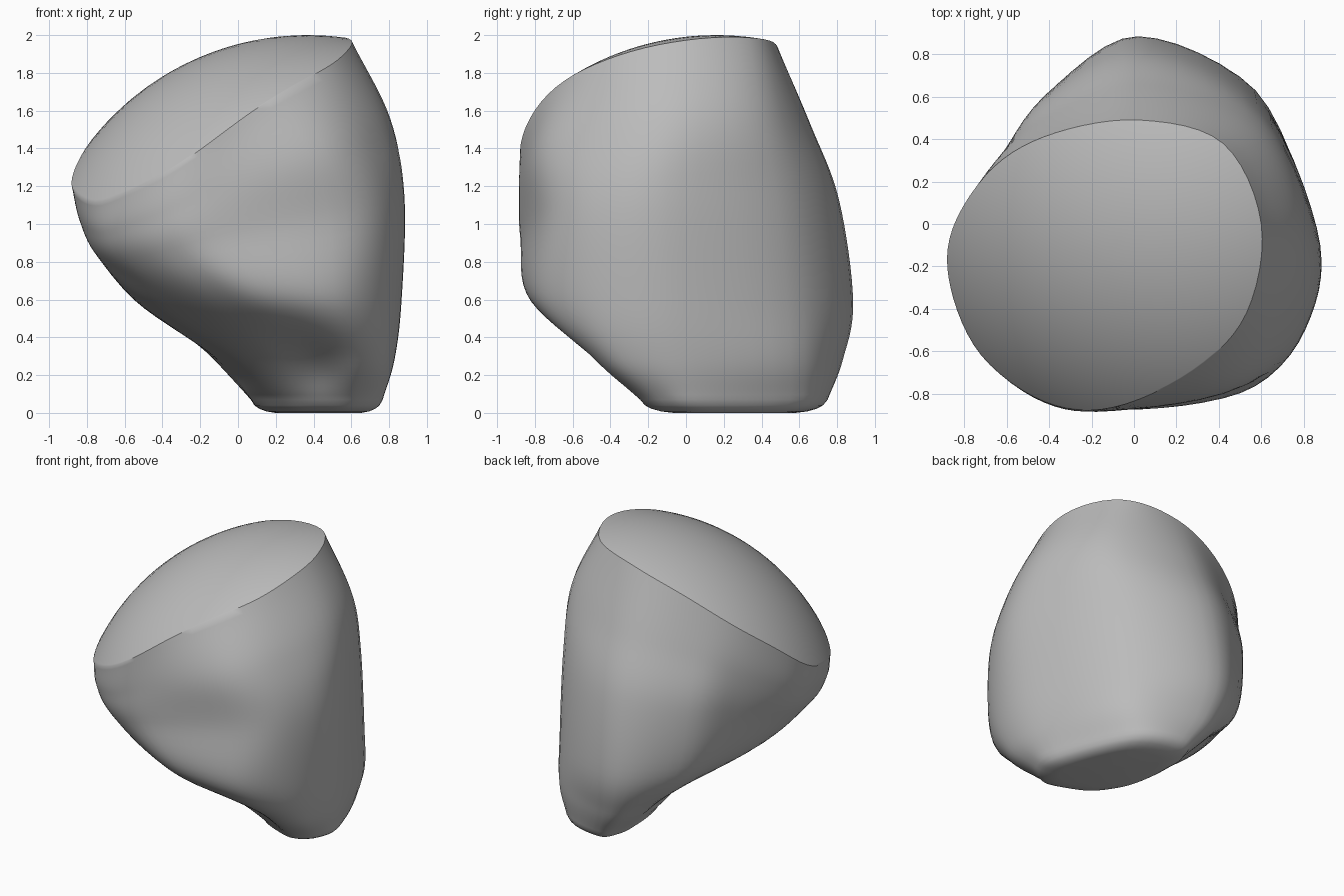
import bpy, bmesh, math
from mathutils import Vector

if "Cube" in bpy.data.objects:
    bpy.data.objects.remove(bpy.data.objects["Cube"])

# Dome sphere that closes the top
C, R = Vector((0.37, 0.16, 0.54)), 1.46

def dome_z(x, y):
    return C.z + math.sqrt(max(R * R - (x - C.x) ** 2 - (y - C.y) ** 2, 0.3))

def catmull(a, b, c, d, t):
    return 0.5 * (2 * b + (c - a) * t + (2 * a - 5 * b + 4 * c - d) * t * t
                  + (3 * b - a - 3 * c + d) * t ** 3)

# Outlines seen from above, clockwise from the right side
foot = [(.75, .10), (.73, -.13), (.60, -.24), (.43, -.20), (.28, -.12), (.17, .02),
        (.11, .15), (.08, .30), (.07, .45), (.08, .62), (.18, .75), (.52, .62)]
ankle = [(.81, .05), (.79, -.33), (.62, -.48), (.40, -.39), (.18, -.35), (.02, -.24),
         (-.06, -.08), (-.09, .15), (-.11, .38), (-.11, .66), (.08, .83), (.57, .63)]
hip = [(.845, .0), (.815, -.44), (.57, -.75), (.17, -.82), (-.10, -.73), (-.33, -.55),
       (-.50, -.32), (-.54, -.02), (-.48, .32), (-.36, .63), (.02, .885), (.57, .62)]
belly = [(.86, -.02), (.83, -.43), (.57, -.74), (-.08, -.875), (-.38, -.81), (-.62, -.59),
         (-.74, -.30), (-.74, -.01), (-.62, .29), (-.43, .59), (.03, .81), (.58, .56)]
shoulder = [(.80, .0), (.73, -.43), (.46, -.77), (-.10, -.88), (-.42, -.84), (-.70, -.62),
            (-.825, -.30), (-.82, -.01), (-.65, .30), (-.42, .50), (.04, .66), (.58, .46)]
rim = [(.60, .0), (.53, -.42), (.28, -.69), (-.10, -.865), (-.42, -.84), (-.72, -.62),
       (-.865, -.30), (-.855, -.02), (-.66, .27), (-.37, .43), (.03, .49), (.42, .38)]

AROUND, UP = 6, 8

def smooth_ring(pts):
    n, out = len(pts), []
    p = [Vector(q) for q in pts]
    for i in range(n):
        for k in range(AROUND):
            out.append(catmull(p[i - 1], p[i], p[(i + 1) % n], p[(i + 2) % n], k / AROUND))
    return out

# Upper outlines tilt with the rim, lower ones are level
rim_ring = [Vector((p.x, p.y, dome_z(p.x, p.y))) for p in smooth_ring(rim)]
keys = [[Vector((p.x, p.y, z)) for p in smooth_ring(o)]
        for o, z in ((foot, .07), (ankle, .28), (hip, .59))]
for o, f in ((belly, .4), (shoulder, .7)):
    keys.append([Vector((p.x, p.y, .6 + (r.z - .6) * f)) for p, r in zip(smooth_ring(o), rim_ring)])
keys.append(rim_ring)
N = len(rim_ring)

# Side wall rings
ext = [[2 * a - b for a, b in zip(keys[0], keys[1])]] + keys
ext.append([2 * a - b for a, b in zip(keys[-1], keys[-2])])
rings = []
for s in range(len(keys) - 1):
    for k in range(UP):
        rings.append([catmull(ext[s][j], ext[s + 1][j], ext[s + 2][j], ext[s + 3][j], k / UP)
                      for j in range(N)])
rings.append(rim_ring)

# Dome rings follow the sphere, shrinking to its middle
mid = Vector((-.13, -.17))
for k in range(1, 12):
    f = math.cos(k / 12 * math.pi / 2)
    ring = []
    for p in rim_ring:
        q = mid.lerp(p.xy, f)
        ring.append(Vector((q.x, q.y, dome_z(q.x, q.y))))
    rings.append(ring)

# Rounded underside rings
under = Vector((.44, .26, 0))
for f, z in ((.95, .04), (.88, .022), (.78, .008), (.65, .0)):
    ring = []
    for p in keys[0]:
        q = under.lerp(p, f)
        ring.append(Vector((q.x, q.y, z)))
    rings.insert(0, ring)

bm = bmesh.new()
vs = [[bm.verts.new(p) for p in r] for r in rings]
for a, b in zip(vs, vs[1:]):
    for j in range(N):
        bm.faces.new((a[j], a[(j + 1) % N], b[(j + 1) % N], b[j]))
bottom = bm.verts.new(under)
top = bm.verts.new((mid.x, mid.y, dome_z(*mid)))
for j in range(N):
    bm.faces.new((bottom, vs[0][(j + 1) % N], vs[0][j]))
    bm.faces.new((top, vs[-1][j], vs[-1][(j + 1) % N]))
bmesh.ops.recalc_face_normals(bm, faces=bm.faces)
mesh = bpy.data.meshes.new("boulder")
bm.to_mesh(mesh)
bm.free()

mat = bpy.data.materials.new("stone grey")
mat.diffuse_color = (0.5, 0.5, 0.5, 1)
mat.use_nodes = True
mat.node_tree.nodes["Principled BSDF"].inputs["Base Color"].default_value = mat.diffuse_color
mesh.materials.append(mat)
obj = bpy.data.objects.new("boulder", mesh)
bpy.context.collection.objects.link(obj)
bpy.context.view_layer.objects.active = obj
obj.select_set(True)
bpy.ops.object.shade_smooth_by_angle(angle=math.radians(40))
